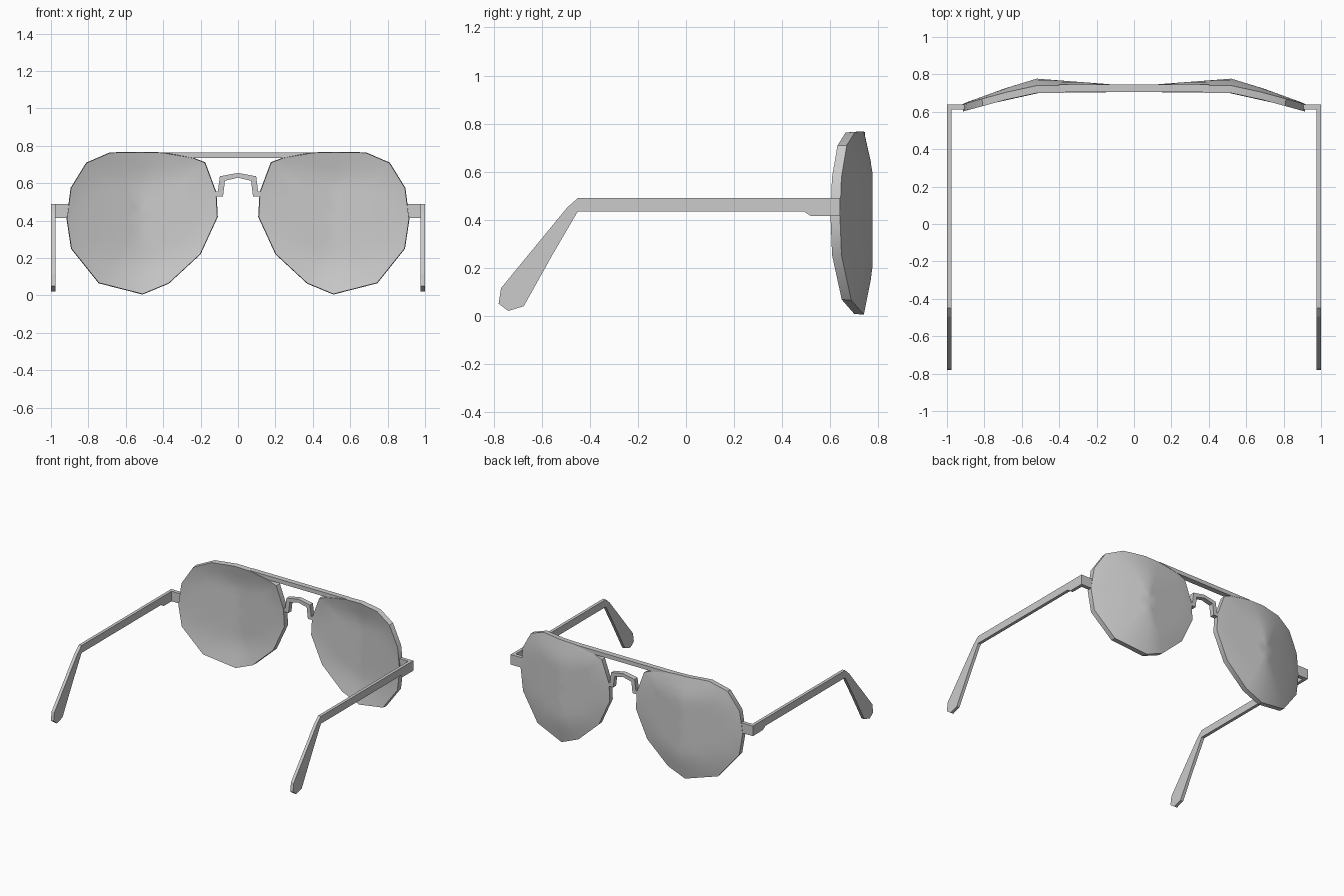
import bpy, bmesh
from mathutils import Vector

cube = bpy.data.objects.get("Cube")
if cube:
    bpy.data.objects.remove(cube)

grey = bpy.data.materials.new("plain_grey")
grey.use_nodes = True
GREY = (0.6, 0.6, 0.6, 1)
grey.diffuse_color = GREY
grey.node_tree.nodes["Principled BSDF"].inputs["Base Color"].default_value = GREY


def finish(name, bm, mirror=False, smooth=False):
    bmesh.ops.recalc_face_normals(bm, faces=bm.faces)
    mesh = bpy.data.meshes.new(name)
    bm.to_mesh(mesh)
    bm.free()
    mesh.materials.append(grey)
    obj = bpy.data.objects.new(name, mesh)
    bpy.context.collection.objects.link(obj)
    if mirror:
        obj.modifiers.new("Mirror", "MIRROR").use_mirror_merge = False
    if smooth:
        bpy.ops.object.select_all(action="DESELECT")
        obj.select_set(True)
        bpy.context.view_layer.objects.active = obj
        bpy.ops.object.shade_smooth_by_angle(angle=0.6)
    return obj


def prism(name, points, to_3d, low, high, mirror=False):
    """Extrude a flat outline between two depths."""
    bm = bmesh.new()
    a = [bm.verts.new(to_3d(p, low)) for p in points]
    b = [bm.verts.new(to_3d(p, high)) for p in points]
    bm.faces.new(a)
    bm.faces.new(b[::-1])
    for i in range(len(a)):
        j = (i + 1) % len(a)
        bm.faces.new((a[i], a[j], b[j], b[i]))
    return finish(name, bm, mirror)


def side(p, x):
    return (x, p[0], p[1])


def front(p, y):
    return (p[0], y, p[1])


# Lenses: wrapped around the face, with a shallow bulge
OUTLINE = [(.108, .42), (.20, .22), (.37, .063), (.51, .005), (.745, .065),
           (.893, .25), (.917, .41), (.895, .575), (.812, .71), (.685, .765),
           (.52, .768), (.40, .765), (.24, .737), (.175, .712), (.115, .55)]
WRAP = [(.10, .705), (.52, .70), (.69, .663), (.81, .63), (.92, .60)]
CENTRE = Vector((.52, .41))
RINGS = [1, .93, .8, .65, .5, .35, .18]


def wrap(x):
    for (x0, y0), (x1, y1) in zip(WRAP, WRAP[1:]):
        if x <= x1:
            break
    return y0 + (y1 - y0) * (x - x0) / (x1 - x0)


def lens_point(p, s, offset):
    q = CENTRE.lerp(Vector(p), s)
    bulge = .037 * min(1 - abs(q.x - CENTRE.x) / .42, 2.2 * (1 - s))
    return (q.x, wrap(q.x) + offset + bulge, q.y)


bm = bmesh.new()
n = len(OUTLINE)
rims = []
for offset, grow in ((0, .993), (.04, 1)):
    rows = [[bm.verts.new(lens_point(CENTRE.lerp(Vector(p), grow), s, offset))
             for p in OUTLINE] for s in RINGS]
    middle = bm.verts.new(lens_point(CENTRE, 0, offset))
    for i in range(n):
        j = (i + 1) % n
        for r, t in zip(rows, rows[1:]):
            bm.faces.new((r[i], r[j], t[j], t[i]))
        bm.faces.new((rows[-1][i], rows[-1][j], middle))
    rims.append(rows[0])
for i in range(n):
    j = (i + 1) % n
    bm.faces.new((rims[0][i], rims[0][j], rims[1][j], rims[1][i]))
finish("lenses", bm, mirror=True, smooth=True)

# Straight brow bar and arched nose bridge
prism("brow_bar", [(-.40, .765), (.40, .765), (.24, .735), (-.24, .735)],
      front, .705, .745)
arch = [(.12, .53), (.08, .53), (.07, .613), (0, .63)]
arch_top = [(0, .655), (.097, .637), (.108, .555), (.12, .555)]
left = arch_top[1:] + arch[:3]
right = [(-x, z) for x, z in left[::-1]]
prism("nose_bridge", [arch_top[0]] + left + [arch[3]] + right, front, .71, .745)

# Temples with bent ear ends, and the hinges that join them to the lenses
TEMPLE = [(.64, .49), (-.45, .49), (-.495, .45), (-.77, .115), (-.78, .05),
          (-.74, .02), (-.675, .04), (-.555, .255), (-.45, .435),
          (.49, .435), (.52, .415), (.64, .415)]
prism("temples", TEMPLE, side, .977, 1, mirror=True)
prism("hinges", [(.905, .415), (.98, .415), (.98, .49), (.905, .49)],
      front, .612, .64, mirror=True)
